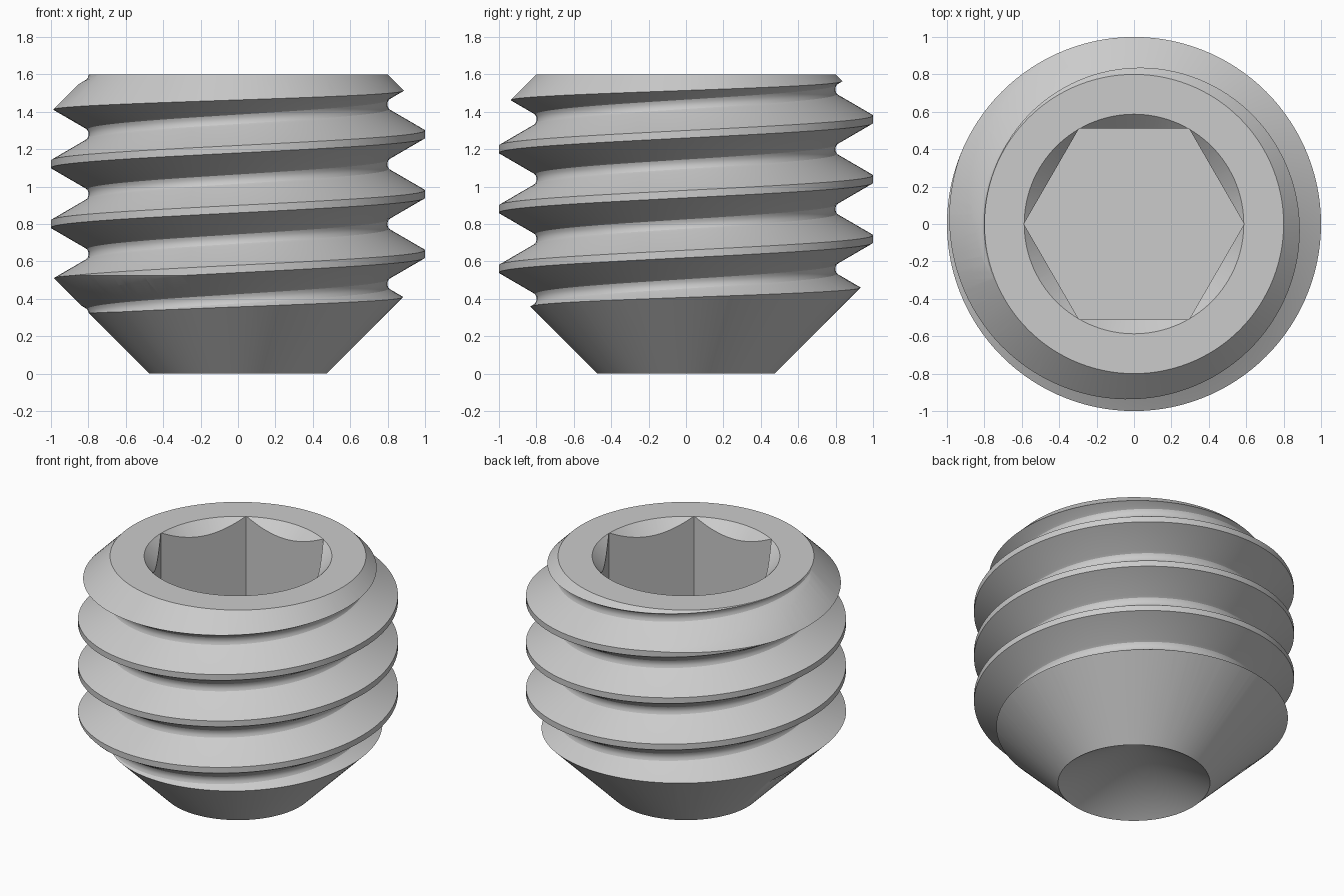
import bpy, bmesh
from math import pi, sin, cos, radians

if "Cube" in bpy.data.objects:
    bpy.data.objects.remove(bpy.data.objects["Cube"])

N = 120          # segments around
PITCH = 0.32
TOP = 1.6


def to_object(bm, name):
    bmesh.ops.recalc_face_normals(bm, faces=bm.faces[:])
    me = bpy.data.meshes.new(name)
    bm.to_mesh(me)
    bm.free()
    ob = bpy.data.objects.new(name, me)
    bpy.context.collection.objects.link(ob)
    return ob


def lathe(name, profile, steps=N, phase=0.0):
    """Closed solid of revolution; profile starts and ends on the axis."""
    bm = bmesh.new()
    rings = []
    for r, z in profile:
        if r == 0:
            rings.append([bm.verts.new((0, 0, z))] * steps)
        else:
            rings.append([bm.verts.new((r * cos(phase + 2 * pi * i / steps),
                                        r * sin(phase + 2 * pi * i / steps), z))
                          for i in range(steps)])
    for a, b in zip(rings, rings[1:]):
        for i in range(steps):
            j = (i + 1) % steps
            bm.faces.new(list(dict.fromkeys((a[i], a[j], b[j], b[i]))))
    return to_object(bm, name)


def threaded_rod(name):
    """Overlong right-hand helical thread, trimmed later."""
    prof = [(1, -.02), (1, .02), (.82, .124), (.806, .135),
            (.8, .15), (.8, .17), (.806, .185), (.82, .196)]
    m, turns = len(prof), 8
    k = m * turns
    bm = bmesh.new()
    cols = []
    for i in range(N):
        a = 2 * pi * i / N
        col = []
        for s in range(k + 1 + (m if i == 0 else 0)):
            r, dz = prof[s % m]
            z = -2 * PITCH + dz + PITCH * (s // m + i / N)
            col.append(bm.verts.new((r * cos(a), r * sin(a), z)))
        cols.append(col)
    for i in range(N):
        nxt, sh = (cols[i + 1], 0) if i < N - 1 else (cols[0], m)
        for s in range(k):
            bm.faces.new((cols[i][s], nxt[s + sh], nxt[s + sh + 1], cols[i][s + 1]))
    # end caps
    low = bm.verts.new((0, 0, -1.5 * PITCH))
    high = bm.verts.new((0, 0, (turns - 1.5) * PITCH))
    for e in [e for e in bm.edges if e.is_boundary]:
        a, b = e.verts
        bm.faces.new((a, b, low if a.co.z < 0.8 else high))
    return to_object(bm, name)


def boolean(target, cutter, op):
    mod = target.modifiers.new(op, 'BOOLEAN')
    mod.operation = op
    mod.solver = 'EXACT'
    mod.object = cutter
    bpy.context.view_layer.objects.active = target
    bpy.ops.object.modifier_apply(modifier=mod.name)
    bpy.data.objects.remove(cutter)


screw = threaded_rod("set_screw")

# outer limits: cup point, 45 degree tip cone, 45 degree top chamfer
boolean(screw, lathe("envelope", [(0, .274), (.475, 0), (1.1, .625), (1.1, TOP - .3),
                                  (.8, TOP), (0, TOP)]), 'INTERSECT')
# hexagon socket and its countersink
boolean(screw, lathe("hex_cutter", [(0, .8), (.589, .8), (.589, 1.8), (0, 1.8)], 6),
        'DIFFERENCE')
boolean(screw, lathe("countersink", [(0, TOP - .2), (.387, TOP - .2), (.687, TOP + .1),
                                     (0, TOP + .1)]), 'DIFFERENCE')

bpy.ops.object.select_all(action='DESELECT')
screw.select_set(True)
bpy.context.view_layer.objects.active = screw
bpy.ops.object.shade_smooth_by_angle(angle=radians(25))
